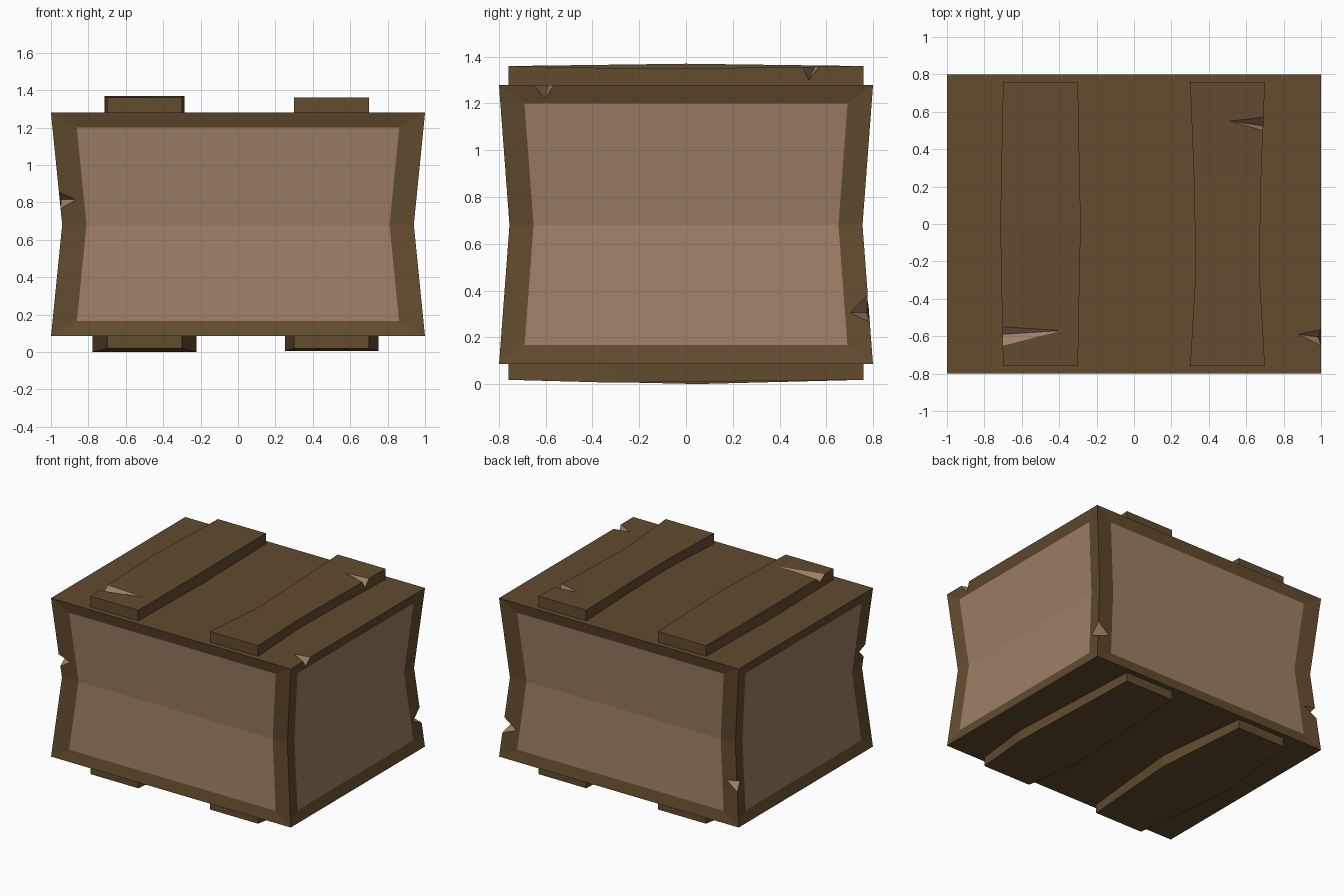
import bpy
import bmesh
from mathutils import Vector, Matrix
from math import pi

if "Cube" in bpy.data.objects:
    bpy.data.objects.remove(bpy.data.objects["Cube"])


def make_material(name, rgb):
    mat = bpy.data.materials.new(name)
    mat.use_nodes = True
    mat.diffuse_color = (*rgb, 1)
    mat.node_tree.nodes["Principled BSDF"].inputs["Base Color"].default_value = (*rgb, 1)
    return mat


DARK = make_material("dark_wood", (0.122, 0.072, 0.027))
LIGHT = make_material("light_wood", (0.34, 0.21, 0.128))


def make_object(name, bm):
    bmesh.ops.remove_doubles(bm, verts=bm.verts, dist=0.0005)
    bmesh.ops.recalc_face_normals(bm, faces=bm.faces)
    mesh = bpy.data.meshes.new(name)
    bm.to_mesh(mesh)
    bm.free()
    mesh.materials.append(DARK)
    mesh.materials.append(LIGHT)
    obj = bpy.data.objects.new(name, mesh)
    bpy.context.collection.objects.link(obj)
    return obj


def chip(obj, p, q, tip_a, tip_b):
    """Cut a V-shaped chip out of an edge: p and q lie on it, the tips on its two faces."""
    p, q, tip_a, tip_b = map(Vector, (p, q, tip_a, tip_b))
    middle, along = (tip_a + tip_b) / 2, (tip_b - tip_a) * 0.7
    section = [middle, middle + (p - middle) * 1.6, middle + (q - middle) * 1.6]
    bm = bmesh.new()
    ends = [[bm.verts.new(v + along * s) for v in section] for s in (-1, 1)]
    for end in ends:
        bm.faces.new(end)
    for i in range(3):
        j = (i + 1) % 3
        bm.faces.new((ends[0][i], ends[0][j], ends[1][j], ends[1][i]))
    for face in bm.faces:
        face.material_index = 1
    cutter = make_object("chip_cutter", bm)
    cutter.hide_render = True
    mod = obj.modifiers.new("chip", "BOOLEAN")
    mod.operation, mod.solver, mod.object = "DIFFERENCE", "EXACT", cutter
    bpy.context.view_layer.objects.active = obj
    bpy.ops.object.modifier_apply(modifier=mod.name)
    bpy.data.objects.remove(cutter)


# Crate body: pinched waist, with a framed light panel on each side
BOTTOM, WAIST, TOP = 0.085, 0.68, 1.28
RECESS = 0.012


def half(z, end, mid):
    return mid + (end - mid) * abs(z - WAIST) / (TOP - WAIST)


def side_ring(width, depth, border, z_low, z_high, inset):
    ring = []
    for sign, z in ((-1, z_low), (1, z_low), (1, WAIST), (1, z_high), (-1, z_high), (-1, WAIST)):
        ring.append(Vector((sign * (half(z, *width) - border), inset - half(z, *depth), z)))
    return ring


bm = bmesh.new()
X_HALF, Y_HALF = (1.0, 0.94), (0.8, 0.755)
for k in range(4):
    width, depth, border = (X_HALF, Y_HALF, 0.13) if k % 2 == 0 else (Y_HALF, X_HALF, 0.103)
    turn = Matrix.Rotation(k * pi / 2, 3, "Z")
    outer = [bm.verts.new(turn @ v) for v in side_ring(width, depth, 0, BOTTOM, TOP, 0)]
    inner = [bm.verts.new(turn @ v) for v in side_ring(width, depth, border, 0.167, 1.2, RECESS)]
    for i in range(6):
        j = (i + 1) % 6
        bm.faces.new((outer[i], outer[j], inner[j], inner[i]))
    for corners in ((0, 1, 2, 5), (5, 2, 3, 4)):
        bm.faces.new([inner[c] for c in corners]).material_index = 1
for z in (BOTTOM, TOP):
    bm.faces.new([bm.verts.new((x, y, z)) for x, y in ((-1, -.8), (1, -.8), (1, .8), (-1, .8))])
body = make_object("crate_body", bm)

chip(body, (-.957, -.768, .855), (-.95, -.763, .765), (-.855, -.765, .815), (-.953, -.70, .815))
chip(body, (.97, .777, .38), (.98, .786, .265), (.972, .70, .305), (.86, .783, .305))
chip(body, (1, -.565, 1.28), (1, -.65, 1.28), (.88, -.59, 1.28), (.993, -.605, 1.215))
chip(body, (-.975, .78, .42), (-.97, .776, .345), (-.85, .778, .40), (-.97, .73, .40))


# Planks: warped boards swept along y through rows of (y, half width, outer height)
def plank(name, x, base, rows):
    bm = bmesh.new()
    rings = [[bm.verts.new((x + s * w, y, z)) for s, z in ((-1, base), (1, base), (1, h), (-1, h))]
             for y, w, h in rows]
    for a, b in zip(rings, rings[1:]):
        for i in range(4):
            j = (i + 1) % 4
            bm.faces.new((a[i], a[j], b[j], b[i]))
    bm.faces.new(rings[0])
    bm.faces.new(rings[-1])
    return make_object(name, bm)


right_top = plank("top_plank_right", -0.5, TOP - 0.01,
                  [(-.76, .2, 1.36), (0, .215, 1.37), (.76, .2, 1.36)])
left_top = plank("top_plank_left", 0.5, TOP - 0.01,
                 [(-.76, .2, 1.36), (-.25, .17, 1.35), (.25, .18, 1.353), (.76, .2, 1.36)])
plank("bottom_plank_right", -0.5, BOTTOM + 0.01,
      [(-.76, .2, .018), (.05, .278, 0), (.76, .2, .018)])
plank("bottom_plank_left", 0.5, BOTTOM + 0.01,
      [(-.76, .2, .018), (-.32, .25, .006), (.76, .2, .018)])

chip(right_top, (-.703, -.55, 1.362), (-.702, -.65, 1.361), (-.39, -.57, 1.362), (-.703, -.59, 1.325))
chip(left_top, (.69, .57, 1.357), (.688, .50, 1.356), (.51, .55, 1.357), (.69, .525, 1.30))
